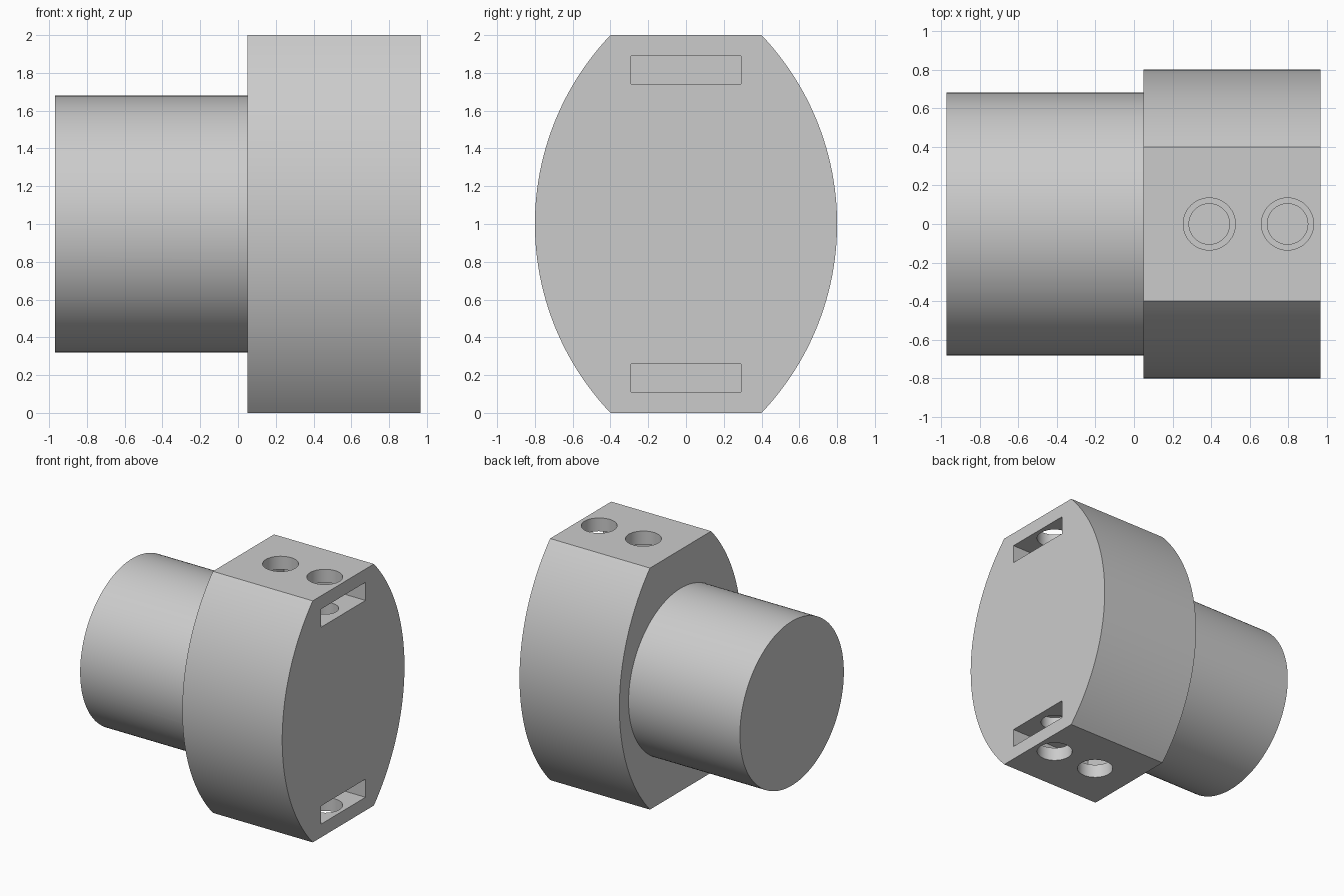
import bpy
import math
from mathutils import Matrix

cube = bpy.data.objects.get("Cube")
if cube:
    bpy.data.objects.remove(cube, do_unlink=True)

grey = bpy.data.materials.new("plain grey")
grey.use_nodes = True
grey.diffuse_color = (0.6, 0.6, 0.6, 1)
grey.node_tree.nodes["Principled BSDF"].inputs["Base Color"].default_value = (0.6, 0.6, 0.6, 1)

BACK, FRONT = 0.05, 0.965   # ends of the flange along x
MID = 1.0                   # height of the axis


def prism(name, profile, x0, x1):
    """Extrude a closed (y, z) profile along x."""
    n = len(profile)
    verts = [(x, y, z) for x in (x0, x1) for y, z in profile]
    faces = [list(range(n))[::-1], list(range(n, 2 * n))]
    faces += [(i, (i + 1) % n, n + (i + 1) % n, n + i) for i in range(n)]
    mesh = bpy.data.meshes.new(name)
    mesh.from_pydata(verts, [], faces)
    mesh.materials.append(grey)
    obj = bpy.data.objects.new(name, mesh)
    bpy.context.collection.objects.link(obj)
    return obj


def circle(radius, n):
    return [(radius * math.cos(math.tau * i / n), radius * math.sin(math.tau * i / n))
            for i in range(n)]


def combine(target, tool, operation):
    """Apply a boolean and discard the tool."""
    mod = target.modifiers.new("combine", "BOOLEAN")
    mod.operation, mod.object, mod.solver = operation, tool, "EXACT"
    with bpy.context.temp_override(object=target, active_object=target):
        bpy.ops.object.modifier_apply(modifier=mod.name)
    bpy.data.objects.remove(tool, do_unlink=True)


def bore(radius, x, z0, z1):
    """Cut a vertical round hole between two heights."""
    tool = prism("hole_cutter", circle(radius, 48), z0, z1)
    # Turn the prism axis from x to z
    tool.data.transform(Matrix.Translation((x, 0, 0)) @ Matrix(
        ((0, 1, 0, 0), (0, 0, 1, 0), (1, 0, 0, 0), (0, 0, 0, 1))))
    tool.hide_render = True
    combine(body, tool, "DIFFERENCE")


# Flange: two bulging arcs joined by flat top and bottom
R = 1.45
sweep = math.asin(1 / R)
arc = [(R * math.cos(a) - 0.65, MID + R * math.sin(a))
       for a in (sweep * (i / 24 - 1) for i in range(49))]
body = prism("flanged_body", arc + [(-y, z) for y, z in reversed(arc)], BACK, FRONT)

# Round shaft
shaft = prism("shaft", [(y, z + MID) for y, z in circle(0.68, 128)], -0.97, BACK + 0.1)
combine(body, shaft, "UNION")

# Slots in the end face, screw holes from outside, shallow pockets inside
for side in (1, -1):
    def height(h):
        return MID + side * h

    slot_z = sorted((height(0.74), height(0.89)))
    slot = prism("slot_cutter", [(-0.29, slot_z[0]), (0.29, slot_z[0]),
                                 (0.29, slot_z[1]), (-0.29, slot_z[1])], 0.22, FRONT + 0.1)
    slot.hide_render = True
    combine(body, slot, "DIFFERENCE")
    for x in (0.39, 0.795):
        bore(0.135, x, *sorted((height(0.85), height(1.1))))
        bore(0.105, x, *sorted((height(0.64), height(0.8))))

# Smooth the curved walls, keep the edges sharp
bpy.ops.object.select_all(action="DESELECT")
body.select_set(True)
bpy.context.view_layer.objects.active = body
bpy.ops.object.shade_smooth_by_angle(angle=math.radians(30))
